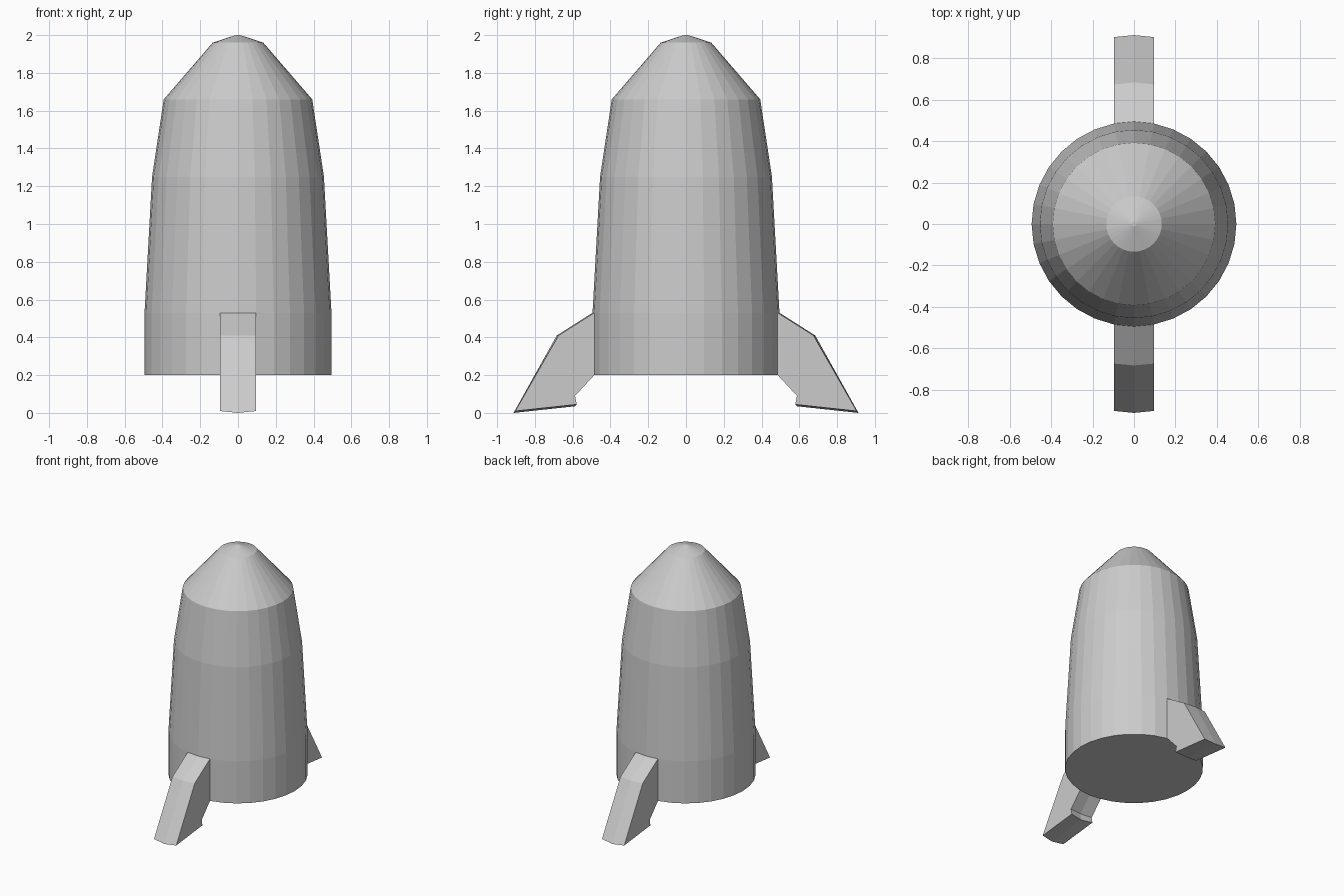
import bpy, bmesh, math

if "Cube" in bpy.data.objects:
    bpy.data.objects.remove(bpy.data.objects["Cube"])

SIDES = 32
R = 0.495
STEP = 2 * math.pi / SIDES


def finish(bm, name):
    bmesh.ops.recalc_face_normals(bm, faces=bm.faces[:])
    mesh = bpy.data.meshes.new(name)
    bm.to_mesh(mesh)
    bm.free()
    obj = bpy.data.objects.new(name, mesh)
    bpy.context.collection.objects.link(obj)
    return obj


# Rocket hull: turned profile (radius, height), open where the fins grow out
hull_profile = [(R, 0.20), (R, 0.53), (0.455, 1.25), (0.393, 1.66),
                (0.134, 1.96), (0.012, 2.0)]
bm = bmesh.new()
rings = [[bm.verts.new((r * math.sin(i * STEP), -r * math.cos(i * STEP), z))
          for i in range(SIDES)] for r, z in hull_profile]
fin_sides = {0, SIDES - 1, SIDES // 2, SIDES // 2 - 1}
for level, (low, high) in enumerate(zip(rings, rings[1:])):
    for i in range(SIDES):
        if level == 0 and i in fin_sides:
            continue
        j = (i + 1) % SIDES
        bm.faces.new((low[i], low[j], high[j], high[i]))
bm.faces.new(rings[0])
bm.faces.new(rings[-1])
finish(bm, "hull")

# Fins: two hull facets wide, keeping the hull's slight bend across the width
fin_profile = [(R, 0.53), (0.684, 0.41), (0.913, 0.0),
               (0.588, 0.035), (0.597, 0.09), (R, 0.20)]
half_width = R * math.sin(STEP)
inset = R * (1 - math.cos(STEP))


def make_fin(name, direction):
    bm = bmesh.new()
    columns = []
    for side in (-1, 0, 1):
        bend = abs(side)
        columns.append([bm.verts.new((side * half_width,
                                      direction * (y - inset * bend),
                                      z + (0.01 * bend if k in (2, 3) else 0)))
                        for k, (y, z) in enumerate(fin_profile)])
    for a, b in zip(columns, columns[1:]):
        for k in range(len(fin_profile) - 1):
            bm.faces.new((a[k], a[k + 1], b[k + 1], b[k]))
    bm.faces.new(columns[0])
    bm.faces.new(columns[-1])
    finish(bm, name)


make_fin("front_fin", -1)
make_fin("back_fin", 1)
